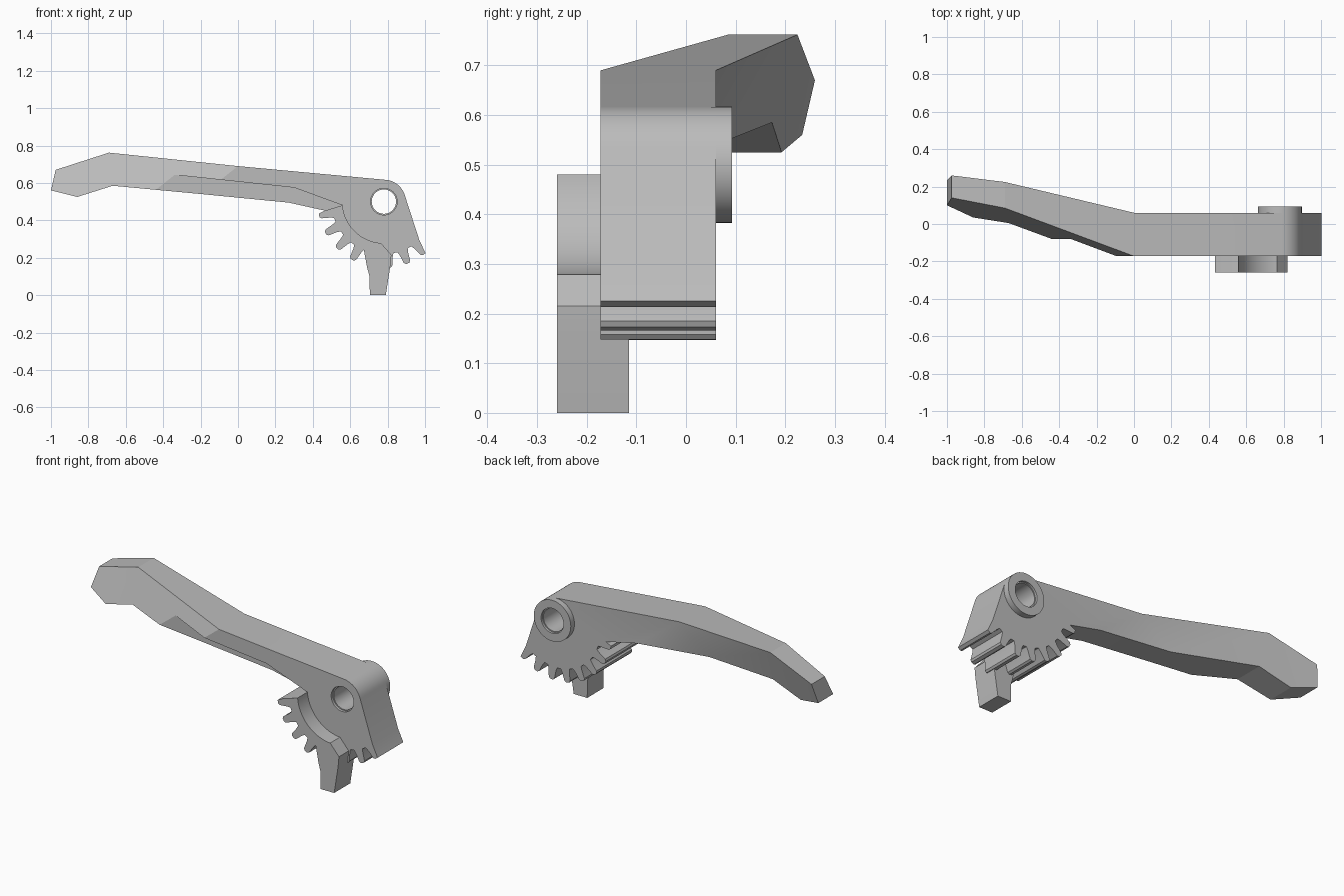
import bpy
import bmesh
from math import sin, cos, radians, pi

if "Cube" in bpy.data.objects:
    bpy.data.objects.remove(bpy.data.objects["Cube"])

grey = bpy.data.materials.new("plain grey")
grey.use_nodes = True
colour = (0.5, 0.5, 0.5, 1)
grey.diffuse_color = colour
grey.node_tree.nodes["Principled BSDF"].inputs["Base Color"].default_value = colour

PX, PZ = 0.78, 0.5            # pivot hole centre
FRONT, BACK = -0.172, 0.06    # hub thickness
TOOTH = [(-6, .28), (-4.5, .30), (-3, .345), (-1.5, .354),
         (1.5, .354), (3, .345), (4.5, .30), (6, .28)]


def polar(angle, r):
    return (PX + r * cos(radians(angle)), PZ + r * sin(radians(angle)))


def arc(a, b, r, n):
    return [polar(a + (b - a) * i / n, r) for i in range(n + 1)]


def teeth(count):
    return [polar(192 + 16.5 * i + da, r) for i in range(count) for da, r in TOOTH]


def make_object(name, bm):
    bmesh.ops.recalc_face_normals(bm, faces=bm.faces)
    mesh = bpy.data.meshes.new(name)
    bm.to_mesh(mesh)
    bm.free()
    obj = bpy.data.objects.new(name, mesh)
    bpy.context.collection.objects.link(obj)
    mesh.materials.append(grey)
    return obj


def prism(name, points, y0, y1, shifts=None, caps=None, taper=0.64):
    """Extrude an x-z outline along y; shifts bend it sideways."""
    bm = bmesh.new()
    n = len(points)
    shifts = shifts or [0] * n
    front = [bm.verts.new((x, y0 + s, z)) for (x, z), s in zip(points, shifts)]
    back = [bm.verts.new((x, y1 + s * taper, z)) for (x, z), s in zip(points, shifts)]
    for cap in caps or [range(n)]:
        bm.faces.new([front[i] for i in cap])
        bm.faces.new([back[i] for i in reversed(cap)])
    for i in range(n):
        j = (i + 1) % n
        bm.faces.new([front[j], front[i], back[i], back[j]])
    return make_object(name, bm)


def cylinder(name, r, y0, y1):
    return prism(name, arc(0, 360, r, 48)[:-1], y0, y1)


def cut(obj, *cutters):
    for cutter in cutters:
        mod = obj.modifiers.new("cut", 'BOOLEAN')
        mod.operation = 'DIFFERENCE'
        mod.solver = 'EXACT'
        mod.object = cutter
        bpy.context.view_layer.objects.active = obj
        bpy.ops.object.modifier_apply(modifier=mod.name)


# Lever: bent arm, then hub with a toothed lower edge and rounded corner
arm = [(0, .69), (-.69, .762), (-.975, .67), (-1, .56),
       (-.86, .525), (-.67, .585), (-.19, .54)]
bend = [0, .257, .312, .272, .207, .177, 0]
hub = [(.27, .495), (.465, .452)] + teeth(8)[3:-3] + [(.97, .293)] + arc(16, 85, .117, 12)
outline = arm + hub
caps = [[0, 1, 5, 6], [1, 4, 5], [1, 2, 3, 4], [0] + list(range(6, len(outline)))]
lever = prism("lever", outline, FRONT, BACK, bend + [0] * len(hub), caps)

# Boss around the pivot on the back
boss = cylinder("pivot_boss", .117, BACK - .01, .093)

# Clearance recess along the lower front of the arm, and the stepped hole
recess = prism("recess_cutter", [(-.6, .671), (.3, .575), (.56, .48), (.465, .452),
                                 (.3, .42), (-.6, .42)], -.4, -.08)
hole = cylinder("hole_cutter", .065, -.5, .5)
front_step = cylinder("front_step_cutter", .071, -.5, FRONT + .015)
back_step = cylinder("back_step_cutter", .071, .08, .5)
cut(lever, recess, hole, front_step)
cut(boss, hole, back_step)
for helper in (recess, hole, front_step, back_step):
    bpy.data.objects.remove(helper)

# Raised toothed sector with its stop prong
sector = prism("toothed_sector", arc(266, 185, .222, 24) + [(.465, .452)] + teeth(4)[3:]
               + [(.69, .15), (.703, .1), (.705, 0), (.79, 0), (.815, .16), (.82, .215)],
               -.26, -.115)

# Smooth curved walls, keep edges crisp
for obj in (lever, boss, sector):
    bpy.ops.object.select_all(action='DESELECT')
    obj.select_set(True)
    bpy.context.view_layer.objects.active = obj
    bpy.ops.object.shade_smooth_by_angle(angle=pi / 9)
